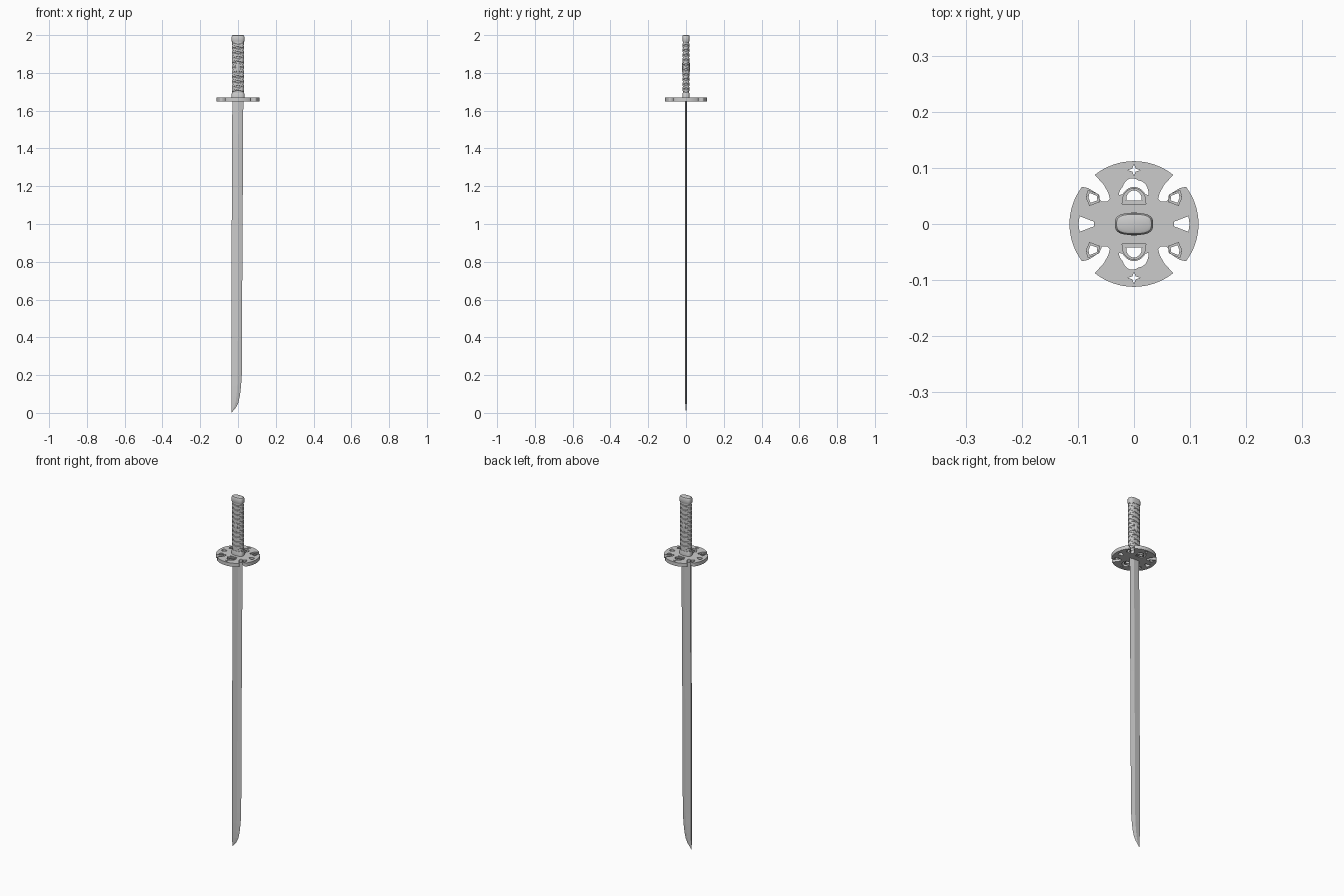
import bpy, bmesh
from math import sin, cos, pi, atan2, hypot

if "Cube" in bpy.data.objects:
    bpy.data.objects.remove(bpy.data.objects["Cube"])


def mesh_object(name, verts, faces, smooth=True):
    me = bpy.data.meshes.new(name)
    me.from_pydata(verts, [], faces)
    bm = bmesh.new()
    bm.from_mesh(me)
    bmesh.ops.remove_doubles(bm, verts=bm.verts, dist=1e-6)
    bmesh.ops.recalc_face_normals(bm, faces=bm.faces)
    bm.to_mesh(me)
    bm.free()
    ob = bpy.data.objects.new(name, me)
    bpy.context.collection.objects.link(ob)
    if smooth:
        bpy.ops.object.select_all(action='DESELECT')
        ob.select_set(True)
        bpy.context.view_layer.objects.active = ob
        bpy.ops.object.shade_smooth_by_angle(angle=0.6)
    return ob


def loft(name, rings, smooth=True):
    n = len(rings[0])
    verts = [p for r in rings for p in r]
    faces = [(k * n + i, k * n + (i + 1) % n, (k + 1) * n + (i + 1) % n, (k + 1) * n + i)
             for k in range(len(rings) - 1) for i in range(n)]
    faces += [tuple(range(n)), tuple(range(len(verts) - n, len(verts)))]
    return mesh_object(name, verts, faces, smooth)


def plate(name, outlines, z, half):
    """Flat plate; outlines inside others become holes."""
    cu = bpy.data.curves.new(name, 'CURVE')
    cu.dimensions, cu.fill_mode, cu.extrude = '2D', 'BOTH', half
    for pts in outlines:
        sp = cu.splines.new('POLY')
        sp.points.add(len(pts) - 1)
        for p, (x, y) in zip(sp.points, pts):
            p.co = (x, y, 0, 1)
        sp.use_cyclic_u = True
    ob = bpy.data.objects.new(name, cu)
    ob.location.z = z
    bpy.context.collection.objects.link(ob)
    bpy.ops.object.select_all(action='DESELECT')
    ob.select_set(True)
    bpy.context.view_layer.objects.active = ob
    bpy.ops.object.convert(target='MESH')


def shrink(pts, s):
    cx = sum(p[0] for p in pts) / len(pts)
    cy = sum(p[1] for p in pts) / len(pts)
    return [(cx + (x - cx) * s, cy + (y - cy) * s) for x, y in pts]


def flip(pts, sx, sy):
    return [(x * sx, y * sy) for x, y in pts]


def arc(rx, ry, a0, a1, n, cy=0):
    return [(rx * cos(a0 + (a1 - a0) * i / n), cy + ry * sin(a0 + (a1 - a0) * i / n))
            for i in range(n + 1)]


def stadium(t, hw, hd):
    """Rounded oval cross-section of the grip (superellipse)."""
    c, s = cos(t), sin(t)
    r = (abs(c) ** 3 + abs(s) ** 3) ** (-1 / 3)
    return hw * r * c, hd * r * s


# Blade: flat spine on the left, ridge, cutting edge on the right
profile = [(0.0, -0.034), (0.012, -0.025), (0.03, -0.010), (0.055, 0.002), (0.09, 0.010),
           (0.14, 0.016), (0.2, 0.020), (0.6, 0.022), (1.0, 0.024), (1.4, 0.027), (1.66, 0.028)]
rings = []
for z, edge in profile:
    spine = -0.035 + 0.005 * (z / 1.66) ** 2
    w = edge - spine
    k = min(1, w / 0.05)
    ridge = spine + 0.6 * w
    rings.append([(spine, -0.004 * k, z), (ridge, -0.006 * k, z), (edge, 0, z),
                  (ridge, 0.006 * k, z), (spine, 0.004 * k, z)])
loft("blade", rings, False)

# Guard outline: one quarter, mirrored around
a = atan2(0.084, 0.067)
b = atan2(0.066, 0.090)
quarter = arc(0.115, 0.112, 0, b, 8)
quarter += [(0.082, 0.064), (0.072, 0.058), (0.065, 0.053), (0.063, 0.046), (0.057, 0.040),
            (0.048, 0.040), (0.043, 0.045), (0.046, 0.056), (0.054, 0.070)]
quarter += arc(0.112, 0.112, a, pi / 2, 8)
top = quarter + [(-x, y) for x, y in quarter[-2:0:-1]] + [(-quarter[0][0], 0)]
outline = top + [(x, -y) for x, y in top[-2:0:-1]]

# Guard cutouts
wedge = [(0.071, -0.004), (0.097, -0.014), (0.099, 0.0), (0.097, 0.014), (0.071, 0.004)]
window = [(0.060, 0.050), (0.064, 0.040), (0.079, 0.033), (0.086, 0.058)]
window = [(0.061, 0.040), (0.079, 0.033), (0.085, 0.047), (0.082, 0.060), (0.062, 0.052)]
star = [((0.011 if i % 2 == 0 else 0.004) * cos(i * pi / 4),
         0.096 + (0.011 if i % 2 == 0 else 0.004) * sin(i * pi / 4)) for i in range(8)]
arch = [(-0.021, 0.036), (0.021, 0.036)] + arc(0.021, 0.023, 0.2, pi - 0.2, 14, 0.040)
cloud = [((1 + 0.10 * abs(sin(2.5 * t))) * 0.025 * cos(t),
          0.048 + (1 + 0.10 * abs(sin(2.5 * t))) * 0.031 * sin(t))
         for t in [0.1 + (pi - 0.2) * i / 30 for i in range(31)]]
cloud += arc(0.0225, 0.0245, pi - 0.5, 0.5, 14, 0.0415)

holes, framed = [], []
for s in (1, -1):
    holes += [flip(wedge, s, 1), flip(star, 1, s), flip(cloud, 1, s)]
    framed += [flip(arch, 1, s)]
    framed += [flip(window, s, t) for t in (1, -1)]
GZ = 1.659
plate("guard", [outline] + holes + framed, GZ, 0.010)
# Recessed rims inside the framed cutouts
for i, f in enumerate(framed):
    plate(f"guard_rim_{i + 1}", [shrink(f, 0.995), shrink(f, 0.66)], GZ, 0.005)

# Grip and fittings
N = 40


def oval_loft(name, sections):
    loft(name, [[(*stadium(2 * pi * i / N, hw, hd), z) for i in range(N)]
                for z, hw, hd in sections])


oval_loft("grip", [(1.66, 0.030, 0.0165), (1.98, 0.030, 0.0165)])
oval_loft("grip_collar", [(1.665, 0.034, 0.0195), (1.69, 0.034, 0.0195), (1.694, 0.032, 0.018)])
oval_loft("pommel_cap", [(1.965, 0.032, 0.018), (1.969, 0.034, 0.0195), (1.992, 0.034, 0.0195),
                         (1.998, 0.031, 0.017), (2.0, 0.027, 0.013)])

# Crossing wrap bands around the grip
turns, z0, z1, half = 5, 1.702, 1.958, 0.008
for name, d, ph in (("wrap_a", 1, 0), ("wrap_b", -1, 0),
                    ("wrap_c", 1, pi), ("wrap_d", -1, pi)):
    rings = []
    M = turns * 32
    for i in range(M + 1):
        t = d * 2 * pi * turns * i / M + ph
        z = z0 + (z1 - z0) * i / M
        lift = 0.0005 * (1 + d * cos(2 * t)) + 0.0012
        ring = []
        for off, dz in ((-0.001, -half), (lift, -half * 0.7), (lift, half * 0.7), (-0.001, half)):
            ring.append((*stadium(t, 0.030 + off, 0.0165 + off), z + dz))
        rings.append(ring)
    loft(name, rings)

# Small ornaments on both faces of the grip
for s in (1, -1):
    rings = []
    for y, r in ((0.015, 1), (0.0185, 1), (0.0205, 0.6)):
        rings.append([(0.008 * r * cos(2 * pi * i / 16), s * y, 1.83 + 0.03 * r * sin(2 * pi * i / 16))
                      for i in range(16)])
    loft("grip_ornament_" + ("back" if s > 0 else "front"), rings)
